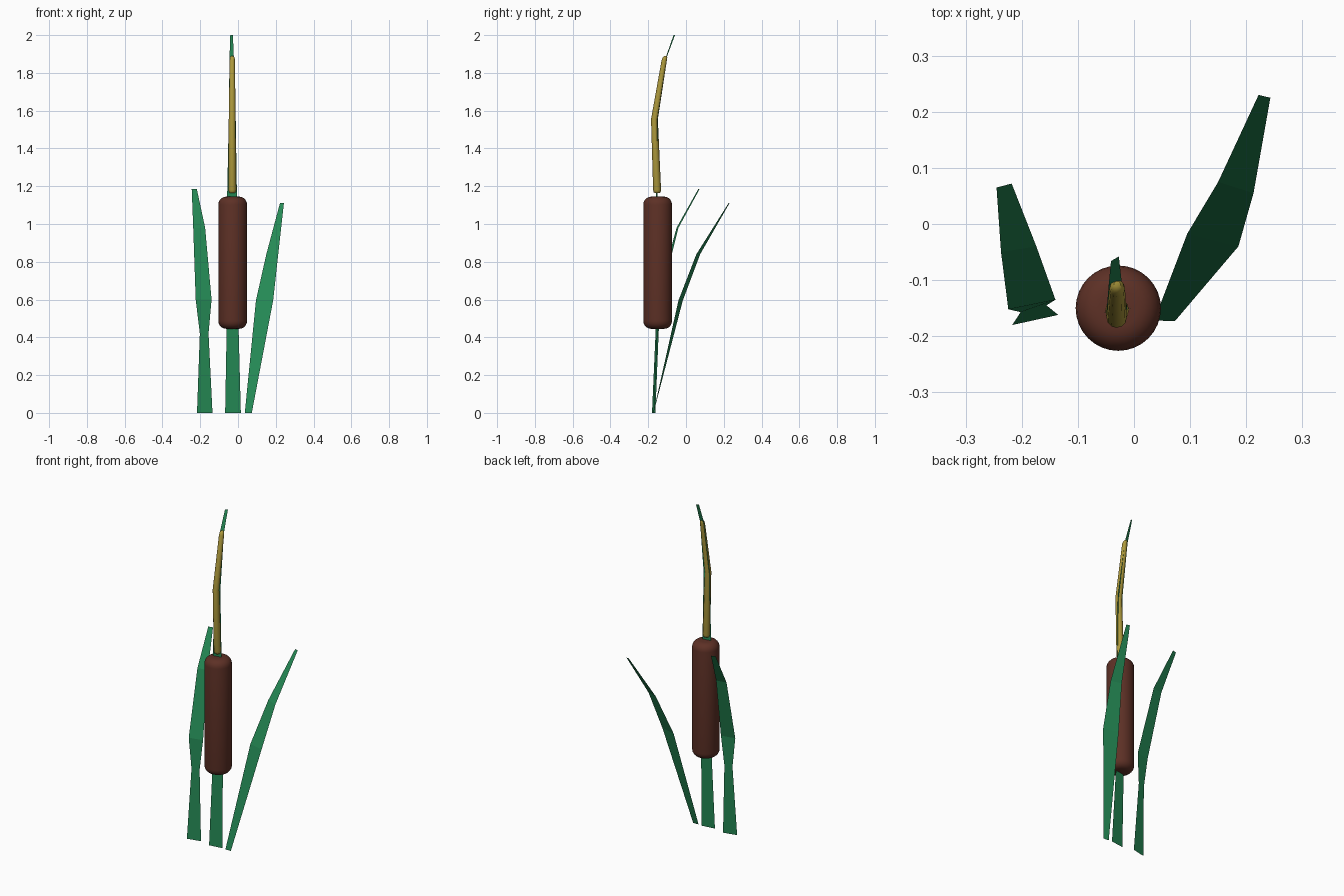
import bpy, bmesh, math
from mathutils import Vector

cube = bpy.data.objects.get("Cube")
if cube:
    bpy.data.objects.remove(cube, do_unlink=True)


def make_material(name, rgb):
    mat = bpy.data.materials.new(name)
    mat.use_nodes = True
    mat.diffuse_color = (*rgb, 1)
    bsdf = mat.node_tree.nodes["Principled BSDF"]
    bsdf.inputs["Base Color"].default_value = (*rgb, 1)
    bsdf.inputs["Roughness"].default_value = 0.8
    return mat


green = make_material("leaf green", (0.018, 0.25, 0.09))
brown = make_material("seed brown", (0.11, 0.03, 0.019))
yellow = make_material("pollen yellow", (0.42, 0.32, 0.045))


def add_object(name, bm, mat, smooth=False):
    bmesh.ops.recalc_face_normals(bm, faces=bm.faces)
    mesh = bpy.data.meshes.new(name)
    bm.to_mesh(mesh)
    bm.free()
    mesh.materials.append(mat)
    obj = bpy.data.objects.new(name, mesh)
    bpy.context.collection.objects.link(obj)
    if smooth:
        bpy.ops.object.select_all(action='DESELECT')
        obj.select_set(True)
        bpy.context.view_layer.objects.active = obj
        bpy.ops.object.shade_smooth_by_angle(angle=math.radians(50))
    return obj


def blade(name, rows):
    """Flat leaf strip; each row is height, left x, left y, right x, right y."""
    bm = bmesh.new()
    last = None
    for z, x1, y1, x2, y2 in rows:
        pair = bm.verts.new((x1, y1, z)), bm.verts.new((x2, y2, z))
        if last:
            bm.faces.new((last[0], last[1], pair[1], pair[0]))
        last = pair
    return add_object(name, bm, green)


def tube(name, rings, mat, sides):
    """Round body; each ring is x, y, z, radius."""
    bm = bmesh.new()
    last = None
    for x, y, z, r in rings:
        ring = [bm.verts.new(Vector((x, y, z)) + r * Vector((math.cos(a), math.sin(a), 0)))
                for a in (math.tau * i / sides for i in range(sides))]
        if last:
            for i in range(sides):
                j = (i + 1) % sides
                bm.faces.new((last[i], last[j], ring[j], ring[i]))
        else:
            bm.faces.new(ring[::-1])
        last = ring
    bm.faces.new(last)
    return add_object(name, bm, mat, smooth=True)


# Side leaves
blade("right_leaf", [
    (0, -0.217, -0.18, -0.135, -0.162),
    (0.42, -0.202, -0.157, -0.156, -0.145),
    (0.60, -0.224, -0.152, -0.14, -0.135),
    (0.98, -0.237, -0.05, -0.174, -0.04),
    (1.185, -0.245, 0.065, -0.218, 0.072)])
blade("left_leaf", [
    (0, 0.036, -0.172, 0.073, -0.173),
    (0.595, 0.095, -0.017, 0.186, -0.04),
    (0.84, 0.15, 0.075, 0.213, 0.055),
    (1.11, 0.222, 0.23, 0.243, 0.225)])

# Central stalk, running through the seed head up to the tip
blade("stalk", [
    (0, -0.068, -0.18, 0.015, -0.169),
    (0.45, -0.06, -0.16, 0.003, -0.15),
    (1.17, -0.057, -0.158, -0.006, -0.15),
    (1.55, -0.049, -0.158, -0.012, -0.152),
    (1.88, -0.045, -0.108, -0.022, -0.103),
    (2.0, -0.041, -0.066, -0.027, -0.058)])

# Brown seed head with rounded ends
low, high, radius, round_off = 0.445, 1.145, 0.076, 0.042
arc = [(round_off * (1 - math.sin(t)), radius - round_off * (1 - math.cos(t)))
       for t in (math.pi / 2 * (1 - k / 5) for k in range(6))]
rings = [(-0.028, -0.15, low + h, r) for h, r in arc]
rings += [(-0.028, -0.15, high - h, r) for h, r in reversed(arc)]
tube("seed_head", rings, brown, 32)

# Bent yellow spike with softened ends
tube("pollen_spike", [
    (-0.03, -0.153, 1.163, 0.012), (-0.03, -0.153, 1.168, 0.018),
    (-0.03, -0.153, 1.18, 0.021), (-0.031, -0.167, 1.555, 0.018),
    (-0.03, -0.115, 1.868, 0.014), (-0.03, -0.111, 1.882, 0.012),
    (-0.03, -0.108, 1.89, 0.006)], yellow, 12)
